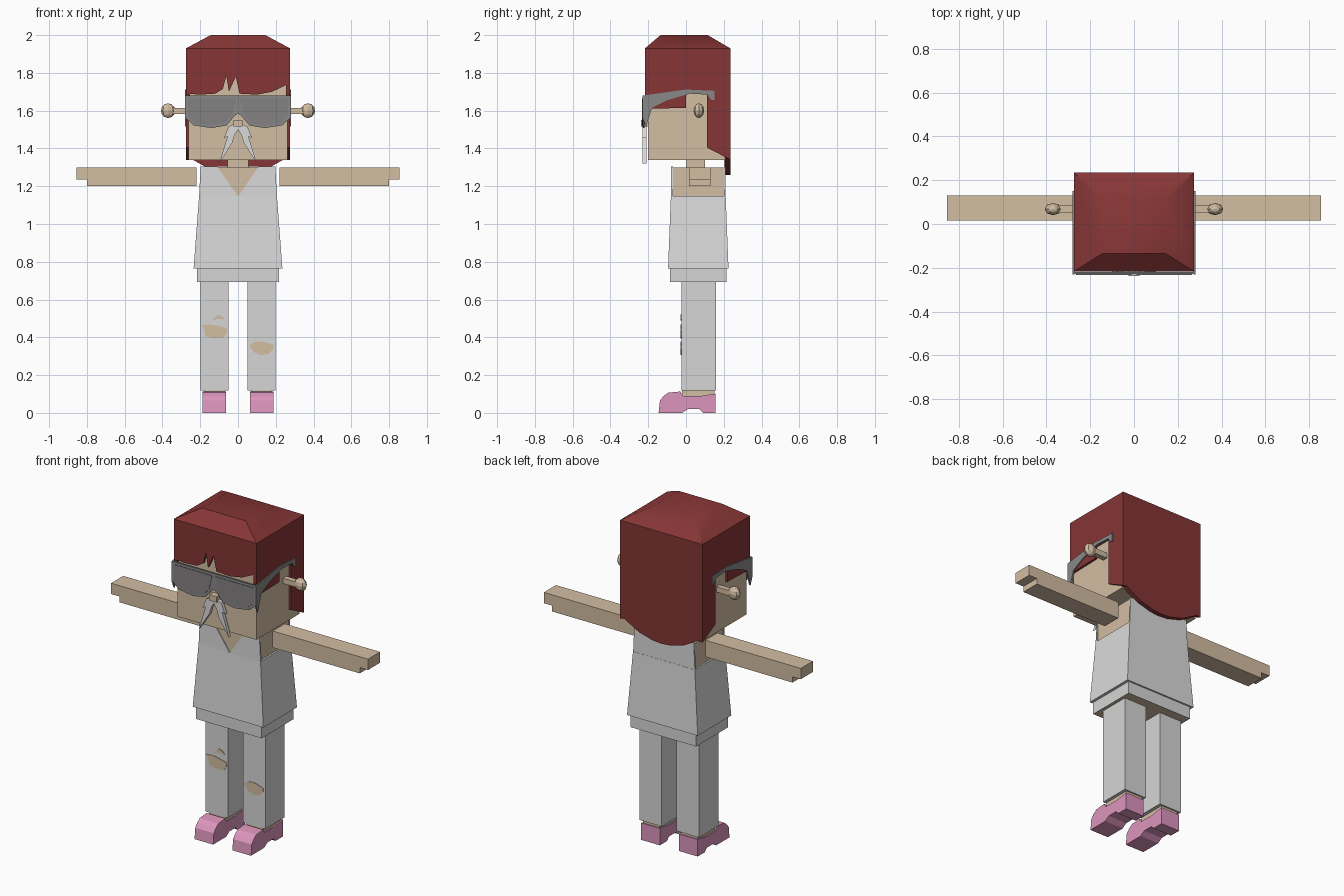
import bpy, bmesh, math
from mathutils import Vector

if "Cube" in bpy.data.objects:
    bpy.data.objects.remove(bpy.data.objects["Cube"])


def material(name, r, g, b):
    m = bpy.data.materials.new(name)
    m.use_nodes = True
    m.diffuse_color = (r, g, b, 1)
    m.node_tree.nodes["Principled BSDF"].inputs["Base Color"].default_value = (r, g, b, 1)
    return m


SKIN = material("skin tan", .65, .51, .36)
HAIR = material("dark red", .24, .036, .036)
WHITE = material("off white", .70, .70, .70)
TROUSER = material("pale grey", .67, .67, .67)
FRAME = material("frame grey", .25, .25, .25)
LENS = material("lens grey", .23, .22, .22)
PINK = material("shoe pink", .72, .30, .51)


def finish(name, bm, mat, smooth=None):
    bmesh.ops.recalc_face_normals(bm, faces=bm.faces)
    mesh = bpy.data.meshes.new(name)
    bm.to_mesh(mesh)
    bm.free()
    mesh.materials.append(mat)
    ob = bpy.data.objects.new(name, mesh)
    bpy.context.scene.collection.objects.link(ob)
    if smooth:
        bpy.ops.object.select_all(action='DESELECT')
        ob.select_set(True)
        bpy.context.view_layer.objects.active = ob
        bpy.ops.object.shade_smooth_by_angle(angle=math.radians(smooth))
    return ob


def loft(name, rings, mat, smooth=None):
    """Join rings of 3D points and cap both ends."""
    bm = bmesh.new()
    loops = [[bm.verts.new(p) for p in ring] for ring in rings]
    for a, b in zip(loops, loops[1:]):
        for i in range(len(a)):
            j = (i + 1) % len(a)
            bm.faces.new((a[i], a[j], b[j], b[i]))
    bm.faces.new(loops[0])
    bm.faces.new(loops[-1])
    return finish(name, bm, mat, smooth)


def prism(name, outline, axis, lo, hi, mat, flip=1):
    """Extrude a 2D outline along an axis; flip mirrors it in x."""
    def place(p, d):
        v = Vector((d, *p)) if axis == 'x' else Vector((p[0], d, p[1]))
        v.x *= flip
        return v
    return loft(name, [[place(p, d) for p in outline] for d in (lo, hi)], mat)


def rect(x, y0, y1, z):
    return [(-x, y0, z), (x, y0, z), (x, y1, z), (-x, y1, z)]


def box(name, x0, x1, y0, y1, z0, z1, mat, flip=1):
    return prism(name, [(x0, z0), (x1, z0), (x1, z1), (x0, z1)], 'y', y0, y1, mat, flip)


def mirrored(half):
    """Complete a half outline that runs from the centre line to the centre line."""
    return half + [(-x, z) for x, z in reversed(half) if x > 0]


# Head, neck, nose
box("head", -.262, .262, -.2, .21, 1.34, 1.92, SKIN)
box("neck", -.055, .055, 0, .1, 1.28, 1.35, SKIN)
box("nose", -.025, .025, -.238, -.2, 1.515, 1.55, SKIN)

# Hair: roof, fringe, back curtain and side panels
loft("hair_roof", [rect(.275, -.217, .235, 1.9), rect(.275, -.217, .235, 1.93),
                   rect(.145, -.135, .115, 2)], HAIR, 32)
fringe = [(-.275, 1.93), (-.275, 1.69), (-.2, 1.685), (-.12, 1.69), (-.08, 1.715),
          (-.062, 1.785), (-.048, 1.7), (-.012, 1.78), (.008, 1.69), (.1, 1.685),
          (.18, 1.7), (.275, 1.745), (.275, 1.93)]
prism("hair_fringe", fringe, 'y', -.217, -.195, HAIR)
curtain = mirrored([(0, 1.93), (.275, 1.93), (.275, 1.36), (.15, 1.29), (.06, 1.265), (0, 1.26)])
prism("hair_back", curtain, 'y', .205, .235, HAIR)
side = [(-.217, 1.93), (-.217, 1.69), (-.2, 1.61), (0, 1.615), (0, 1.69), (.11, 1.69),
        (.11, 1.405), (.235, 1.34), (.235, 1.93)]

# Shared outlines for paired parts
temple = [(-.23, 1.68), (0, 1.712), (.15, 1.705), (.15, 1.655), (.13, 1.66), (.115, 1.685),
          (.02, 1.69), (-.1, 1.655), (-.18, 1.615), (-.212, 1.515), (-.23, 1.56)]
lens = [(.012, 1.665), (.265, 1.665), (.265, 1.575), (.225, 1.535), (.14, 1.522),
        (.07, 1.535), (.03, 1.58)]
whisker = [(0, 1.54), (.05, 1.515), (.075, 1.455), (.055, 1.465), (.1, 1.32),
           (.03, 1.43), (.018, 1.47), (0, 1.5)]
arm = [(.22, 1.2), (.8, 1.2), (.8, 1.235), (.855, 1.235), (.855, 1.3), (.22, 1.3)]
strap = [(0, 1.145), (.206, 1.145), (.198, 1.305), (.11, 1.305)]
shoe = [(-.145, 0), (-.138, .065), (-.12, .088), (-.095, .107), (-.03, .113), (-.015, .09),
        (.07, .088), (.157, .102), (.157, 0), (.09, 0), (.07, .02), (.01, .02), (-.02, 0)]

for s, tag in ((1, "left"), (-1, "right")):
    prism(tag + "_hair_side", side, 'x', .255, .275, HAIR, s)
    prism(tag + "_glasses_arm", temple, 'x', .272, .281, FRAME, s)
    prism(tag + "_lens", lens, 'y', -.232, -.224, LENS, s)
    prism(tag + "_moustache", whisker, 'y', -.23, -.21, WHITE, s)
    prism(tag + "_arm", arm, 'y', .015, .13, SKIN, s)
    prism(tag + "_shirt_strap", strap, 'y', -.08, -.07, WHITE, s)

    # Ear: stalk and faceted knob
    box(tag + "_ear_stalk", .25, .35, .052, .084, 1.583, 1.615, SKIN, s)
    bm = bmesh.new()
    bmesh.ops.create_uvsphere(bm, u_segments=8, v_segments=6, radius=1)
    for v in bm.verts:
        v.co = Vector((s * (.37 + v.co.x * .038), .068 + v.co.y * .028, 1.6 + v.co.z * .039))
    finish(tag + "_ear_knob", bm, SKIN)

    # Leg and foot
    box(tag + "_leg", .05, .199, -.025, .16, .118, .7, TROUSER, s)
    box(tag + "_foot", .07, .18, -.02, .15, .04, .12, SKIN, s)
    prism(tag + "_shoe", shoe, 'x', .064, .188, PINK, s)

# Glasses front
rim = mirrored([(0, 1.68), (.28, 1.68), (.28, 1.565), (.235, 1.522), (.14, 1.508),
                (.06, 1.522), (.02, 1.57), (0, 1.585)])
prism("glasses_front", rim, 'y', -.229, -.22, FRAME)

# Torso, shirt and waistband
box("torso", -.196, .196, -.074, .203, 1.0, 1.3, SKIN)
loft("shirt", [rect(.235, -.095, .225, .765), rect(.206, -.08, .21, 1.148)], WHITE)
back = mirrored([(0, 1.14), (.206, 1.14), (.198, 1.305), (0, 1.305)])
prism("shirt_back", back, 'y', .2, .209, WHITE)
waist = box("waistband", -.218, .218, -.086, .215, .692, .78, TROUSER)
waist.data.materials.append(SKIN)
for f in waist.data.polygons:
    if f.normal.z < -.9:
        f.material_index = 1

# Torn knees
tears = {
    "right_knee_tear": [(-.192, .465), (-.14, .468), (-.06, .45), (-.056, .43), (-.075, .4),
                        (-.13, .395), (-.17, .405), (-.18, .44)],
    "right_small_tear": [(-.14, .488), (-.105, .498), (-.07, .495), (-.085, .512),
                         (-.11, .52), (-.122, .505)],
    "left_knee_tear": [(.06, .355), (.085, .375), (.13, .378), (.188, .36), (.185, .335),
                       (.16, .312), (.12, .306), (.085, .32)],
}
for name, outline in tears.items():
    prism(name, outline, 'y', -.028, -.022, SKIN)
